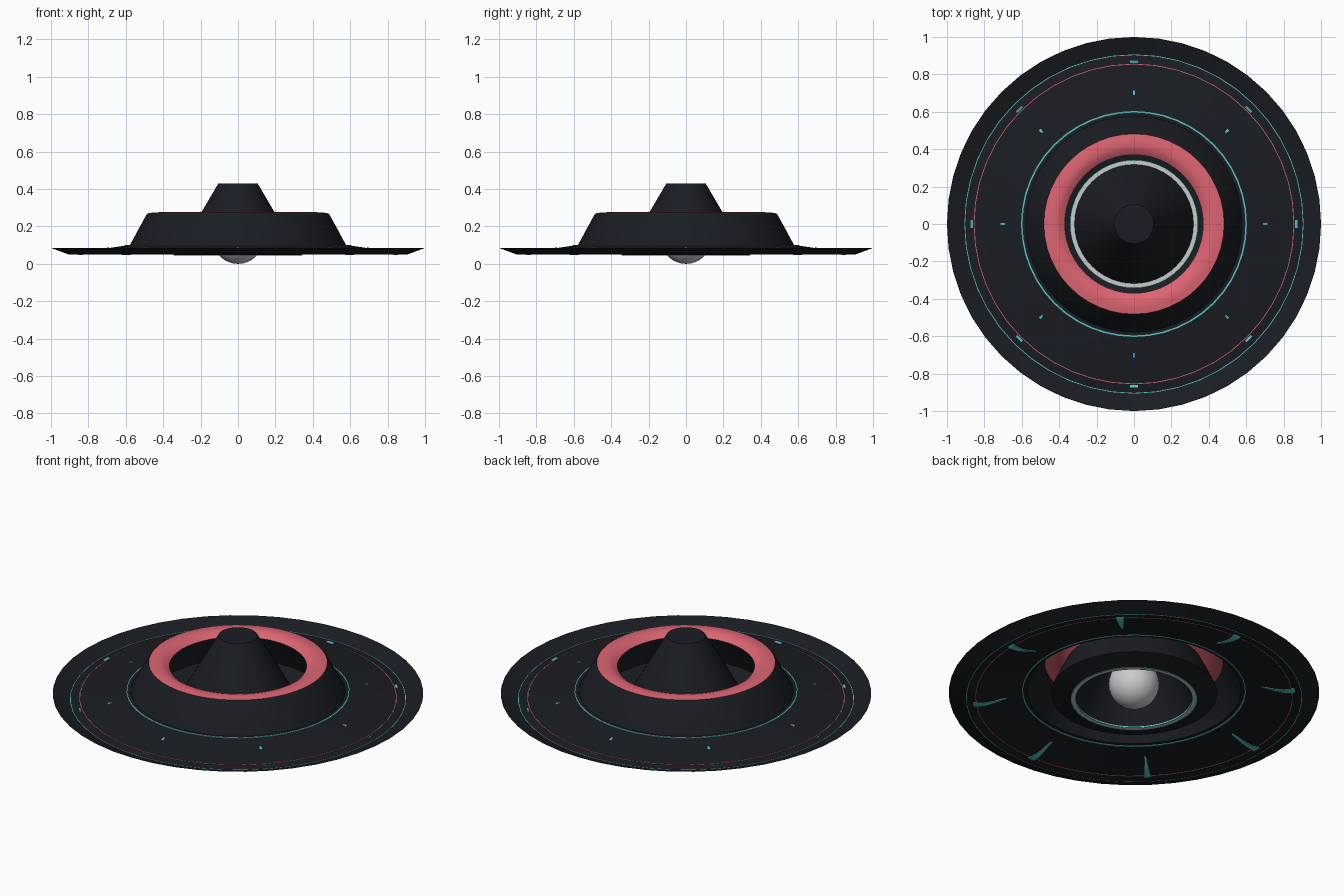
import bpy, bmesh, math
from mathutils import Matrix

if "Cube" in bpy.data.objects:
    bpy.data.objects.remove(bpy.data.objects["Cube"])

SEG = 48


def material(name, rgb):
    m = bpy.data.materials.new(name)
    m.diffuse_color = (*rgb, 1)
    m.use_nodes = True
    m.node_tree.nodes["Principled BSDF"].inputs["Base Color"].default_value = m.diffuse_color
    return m


DARK = material("dark_hull", (0.010, 0.012, 0.016))
RED = material("red_trim", (0.72, 0.13, 0.17))
TEAL = material("teal_light", (0.10, 0.55, 0.57))


def finish(name, bm, mat, angle=30):
    bmesh.ops.recalc_face_normals(bm, faces=bm.faces)
    me = bpy.data.meshes.new(name)
    bm.to_mesh(me)
    bm.free()
    ob = bpy.data.objects.new(name, me)
    bpy.context.collection.objects.link(ob)
    if mat:
        me.materials.append(mat)
    bpy.ops.object.select_all(action='DESELECT')
    ob.select_set(True)
    bpy.context.view_layer.objects.active = ob
    bpy.ops.object.shade_smooth_by_angle(angle=math.radians(angle))
    return ob


def lathe(name, profile, mat, closed=False, seg=SEG, angle=30):
    """Spin a (radius, z) profile around the z axis."""
    bm = bmesh.new()
    rings = []
    for r, z in profile:
        if r == 0:
            rings.append([bm.verts.new((0, 0, z))] * seg)
        else:
            rings.append([bm.verts.new((r * math.cos(a), r * math.sin(a), z))
                          for a in (2 * math.pi * i / seg for i in range(seg))])
    pairs = list(zip(rings, rings[1:]))
    if closed:
        pairs.append((rings[-1], rings[0]))
    for a, b in pairs:
        for i in range(seg):
            j = (i + 1) % seg
            quad = [a[i], a[j], b[j], b[i]]
            bm.faces.new(list(dict.fromkeys(quad)))
    return finish(name, bm, mat, angle)


def thin_ring(name, r, z, w, mat):
    lathe(name, [(r - w, z - w), (r + w, z - w), (r + w, z + w), (r - w, z + w)], mat, True)


# Wide thin disc: inner deck slopes down, rim turns back up
lathe("outer_deck", [(0.60, 0.098), (0.68, 0.086), (0.77, 0.072),
                     (0.855, 0.058), (0.905, 0.05)], DARK)
lathe("rim", [(0.905, 0.05), (1.0, 0.085)], DARK)

# Raised hull with red collar
lathe("hull_wall", [(0.60, 0.098), (0.578, 0.10), (0.49, 0.262), (0.482, 0.27)], DARK)
lathe("red_collar", [(0.482, 0.27), (0.45, 0.275), (0.42, 0.276),
                     (0.395, 0.268), (0.37, 0.25)], RED, angle=60)

# Inner well flaring down to the underside plate
lathe("inner_well", [(0.37, 0.25), (0.40, 0.19), (0.45, 0.08), (0.34, 0.047)], DARK)

# Hollow centre turret
lathe("turret", [(0.318, 0.055), (0.20, 0.268), (0.105, 0.43), (0, 0.43)], DARK)

# Grey ring around the turret base with lit edges
lathe("base_ring", [(0.318, 0.046), (0.338, 0.046), (0.338, 0.056), (0.318, 0.056)], None, True)
thin_ring("ring_light_inner", 0.318, 0.051, 0.004, TEAL)
thin_ring("ring_light_outer", 0.338, 0.048, 0.003, TEAL)

# Trim lines on the disc
thin_ring("hull_light", 0.60, 0.098, 0.004, TEAL)
thin_ring("rim_light", 0.905, 0.051, 0.002, TEAL)
thin_ring("red_line", 0.855, 0.058, 0.002, RED)

# Sphere hanging inside the turret
bm = bmesh.new()
bmesh.ops.create_uvsphere(bm, u_segments=32, v_segments=16, radius=0.137,
                          matrix=Matrix.Translation((0, 0, 0.137)))
finish("core_sphere", bm, None)

# Eight tapered curved fins under the deck, tips showing on top
for k in range(8):
    bm = bmesh.new()
    path = [(0.69, 0.088, 0.005), (0.72, 0.076, 0.007), (0.76, 0.064, 0.011),
            (0.81, 0.053, 0.016), (0.855, 0.052, 0.021), (0.873, 0.060, 0.022)]
    rows = []
    for r, z, w in path:
        rows.append([bm.verts.new(p) for p in ((r, -w, z - 0.004), (r, w, z - 0.004),
                                               (r, w, z + 0.002), (r, -w, z + 0.002))])
    for a, b in zip(rows, rows[1:]):
        for i in range(4):
            j = (i + 1) % 4
            bm.faces.new((a[i], a[j], b[j], b[i]))
    bm.faces.new(rows[0])
    bm.faces.new(rows[-1])
    bm.transform(Matrix.Rotation(k * math.pi / 4, 4, 'Z'))
    finish(f"fin_{k + 1}", bm, TEAL)
